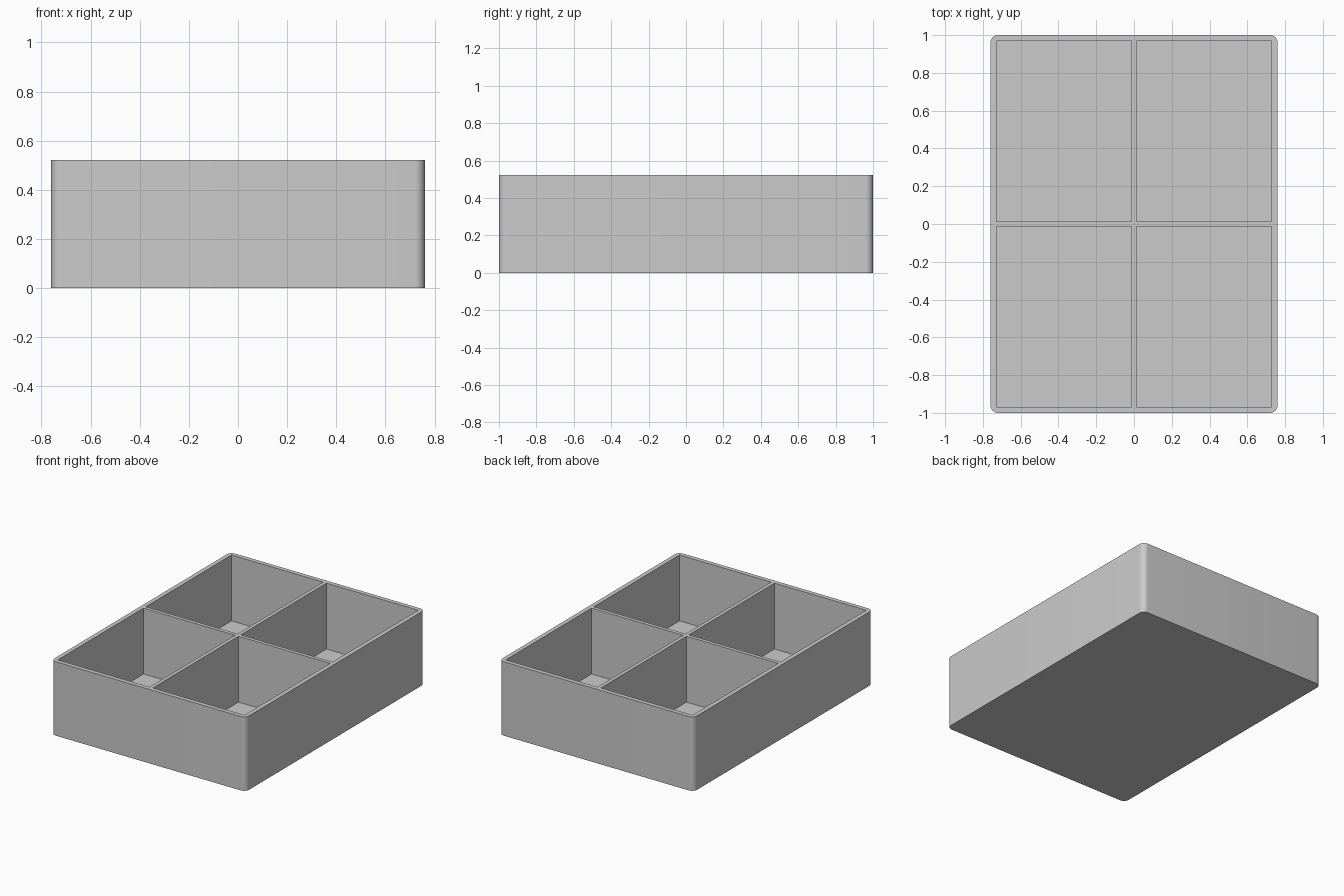
import bpy
import bmesh
import math

WIDTH, LENGTH, HEIGHT = 1.52, 2.0, 0.522
WALL, FLOOR, HALF_DIVIDER, CORNER = 0.031, 0.057, 0.013, 0.04

cube = bpy.data.objects.get("Cube")
if cube:
    bpy.data.objects.remove(cube, do_unlink=True)

grey = bpy.data.materials.new("light grey plastic")
grey.use_nodes = True
colour = (0.6, 0.6, 0.6, 1)
grey.diffuse_color = colour
grey.node_tree.nodes["Principled BSDF"].inputs["Base Color"].default_value = colour


def block(name, low, high, radius=0):
    """Box between two corners, with optional rounded upright edges."""
    bm = bmesh.new()
    bmesh.ops.create_cube(bm, size=1)
    for v in bm.verts:
        v.co = [(a + b) / 2 + c * (b - a) for a, b, c in zip(low, high, v.co)]
    if radius:
        upright = [e for e in bm.edges
                   if abs(e.verts[0].co.z - e.verts[1].co.z) > radius]
        bmesh.ops.bevel(bm, geom=upright, offset=radius, segments=10,
                        profile=0.5, affect='EDGES')
    mesh = bpy.data.meshes.new(name)
    bm.to_mesh(mesh)
    bm.free()
    mesh.materials.append(grey)
    obj = bpy.data.objects.new(name, mesh)
    bpy.context.collection.objects.link(obj)
    return obj


# Tray body with rounded corners
tray = block("divided_tray", (-WIDTH / 2, -LENGTH / 2, 0),
             (WIDTH / 2, LENGTH / 2, HEIGHT), CORNER)
bpy.ops.object.select_all(action='DESELECT')
bpy.context.view_layer.objects.active = tray
tray.select_set(True)

# Four compartments cut from above, leaving walls, floor and cross dividers
for sx in (-1, 1):
    for sy in (-1, 1):
        xs = sorted((sx * HALF_DIVIDER, sx * (WIDTH / 2 - WALL)))
        ys = sorted((sy * HALF_DIVIDER, sy * (LENGTH / 2 - WALL)))
        cutter = block("compartment_cutter", (xs[0], ys[0], FLOOR),
                       (xs[1], ys[1], HEIGHT + 0.1))
        cutter.hide_render = True
        cut = tray.modifiers.new("compartment", 'BOOLEAN')
        cut.operation = 'DIFFERENCE'
        cut.solver = 'EXACT'
        cut.object = cutter
        bpy.ops.object.modifier_apply(modifier=cut.name)
        bpy.data.objects.remove(cutter, do_unlink=True)

bpy.ops.object.shade_smooth_by_angle(angle=math.radians(30))
